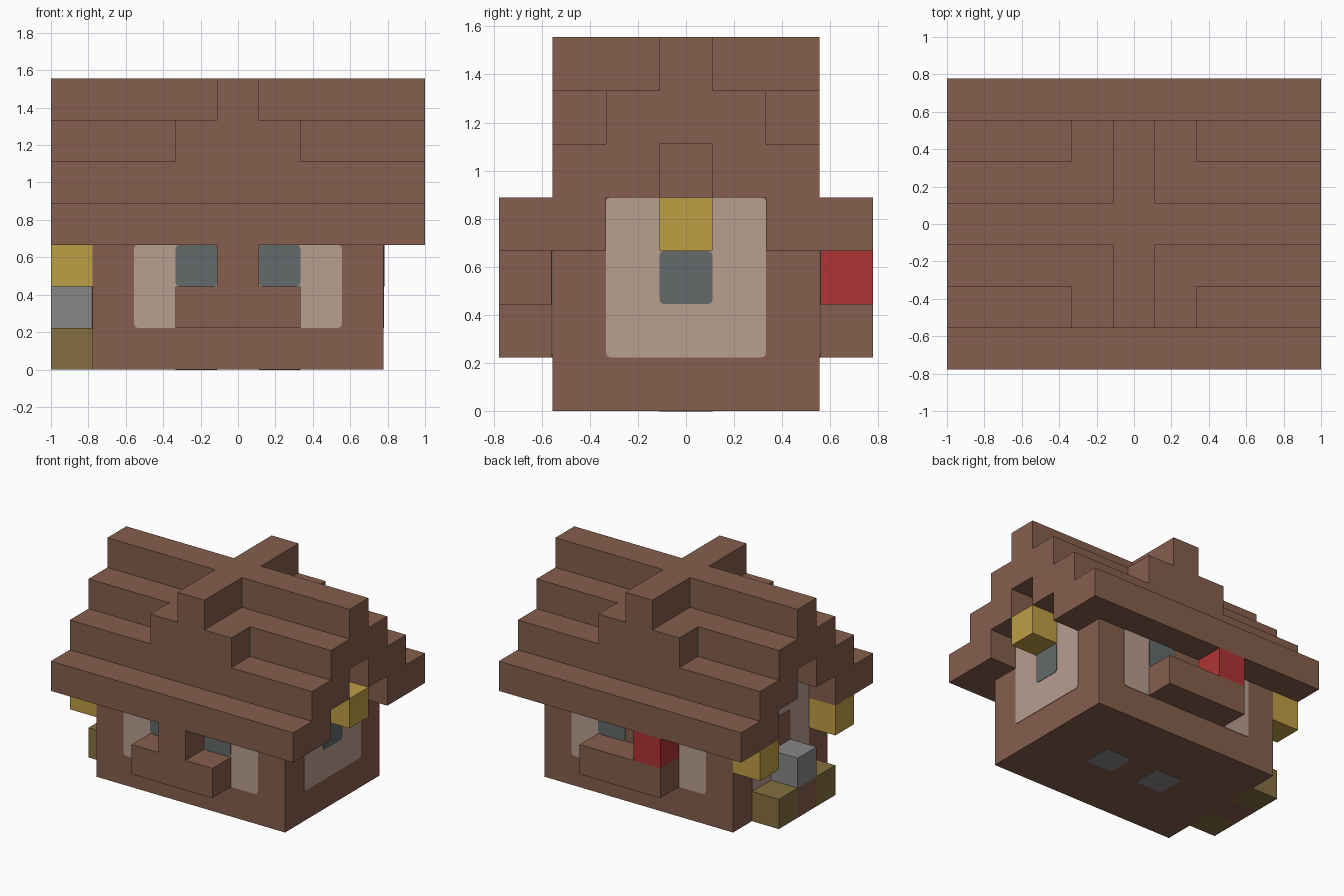
import bpy
import bmesh
from mathutils import Vector

old = bpy.data.objects.get("Cube")
if old:
    bpy.data.objects.remove(old, do_unlink=True)

U = 2 / 9      # one block
THIN = 0.03    # plate depth in blocks


def make_material(name, rgb):
    mat = bpy.data.materials.new(name)
    mat.use_nodes = True
    color = (*rgb, 1)
    mat.diffuse_color = color
    mat.node_tree.nodes["Principled BSDF"].inputs["Base Color"].default_value = color
    return mat


WOOD = make_material("brown wood", (0.235, 0.114, 0.074))
PLASTER = make_material("pale plaster", (0.479, 0.342, 0.279))
GLASS = make_material("slate glass", (0.125, 0.144, 0.144))
LAMP = make_material("lamp yellow", (0.515, 0.342, 0.058))
OLIVE = make_material("olive", (0.235, 0.162, 0.05))
STONE = make_material("stone grey", (0.242, 0.242, 0.25))
RED = make_material("red", (0.429, 0.034, 0.034))


def block(name, x, y, z, mat, round_axis=None):
    """Box from (min, max) ranges in blocks; optionally round edges along one axis."""
    lo, hi = (Vector(p) * U for p in zip(x, y, z))
    bm = bmesh.new()
    bmesh.ops.create_cube(bm, size=1)
    for v in bm.verts:
        v.co = Vector(((lo[i] + hi[i]) / 2 + v.co[i] * (hi[i] - lo[i]) for i in range(3)))
    if round_axis is not None:
        edges = [e for e in bm.edges
                 if abs(e.verts[0].co[round_axis] - e.verts[1].co[round_axis]) > 1e-5]
        bmesh.ops.bevel(bm, geom=edges, offset=0.02, segments=2,
                        profile=0.5, affect='EDGES')
    mesh = bpy.data.meshes.new(name)
    bm.to_mesh(mesh)
    bm.free()
    mesh.materials.append(mat)
    obj = bpy.data.objects.new(name, mesh)
    bpy.context.collection.objects.link(obj)
    return obj


def plate(name, axis, wall, span, z, mat, layer=1, rounded=True):
    """Thin painted plate on a wall whose normal is the x or y axis."""
    out = wall + (THIN if wall > 0 else -THIN) * layer / 2
    depth = tuple(sorted((wall, out)))
    x, y = (depth, span) if axis == 0 else (span, depth)
    return block(name, x, y, z, mat, axis if rounded else None)


def span(a, side):
    return tuple(sorted((a[0] * side, a[1] * side)))


# House body
block("house_body", (-3.5, 3.5), (-2.5, 2.5), (0, 5), WOOD)

# Stepped roof, open at the gable ends
full = (-4.5, 4.5)
for side, label in ((-1, "front"), (1, "back")):
    block(label + "_eave", full, span((1.5, 3.5), side), (3, 4), WOOD)
    block(label + "_roof_step", full, span((0.5, 2.5), side), (4, 5), WOOD)
block("upper_roof_step", full, (-1.5, 1.5), (5, 6), WOOD)
block("roof_ridge", full, (-0.5, 0.5), (6, 7), WOOD)

# Cross gable
block("dormer_step", (-1.5, 1.5), (-2.5, 2.5), (5, 6), WOOD)
block("dormer_ridge", (-0.5, 0.5), (-2.5, 2.5), (6, 7), WOOD)

# Front and back walls: plaster, windows and planters
for side, label in ((-1, "front"), (1, "back")):
    wall = 2.5 * side
    for half in (-1, 1):
        plate(label + "_plaster", 1, wall, span((0.5, 2.5), half), (1, 3), PLASTER)
        plate(label + "_window", 1, wall, span((0.5, 1.5), half), (2, 3), GLASS, 2)
    block(label + "_planter", (-1.5, 1.5), span((2.5, 3.5), side), (1, 2), WOOD)
block("front_post", (-0.5, 0.5), (-3.5, -2.5), (2, 3), WOOD)
block("red_planter_block", (-1.5, -0.5), (2.5, 3.5), (2, 3), RED)

# Left end wall: plaster, window and lamp
plate("left_plaster", 0, 3.5, (-1.5, 1.5), (1, 4), PLASTER)
plate("left_window", 0, 3.5, (-0.5, 0.5), (2, 3), GLASS, 2)
block("gable_lamp", (3.5, 4.5), (-0.5, 0.5), (3, 4), LAMP)

# Right end wall: plaster, door, porch and corner lamps
plate("right_plaster", 0, -3.5, (-1.5, 1.5), (1, 4), PLASTER)
plate("door", 0, -3.5, (-0.5, 0.5), (1, 3), WOOD, 2, False)
porch = (-4.5, -3.5)
block("porch_step", porch, (-0.5, 0.5), (0, 1), WOOD)
block("stone_block", porch, (-0.5, 0.5), (1, 2), STONE)
for side in (-1, 1):
    block("porch_bush", porch, span((0.5, 1.5), side), (0, 1), OLIVE)
    block("corner_lamp", porch, span((1.5, 2.5), side), (2, 3), LAMP)

# Stone patches under the floor
for side in (-1, 1):
    block("floor_stone", span((0.5, 1.5), side), (-0.5, 0.5), (-0.01, 0.01), STONE, 2)
